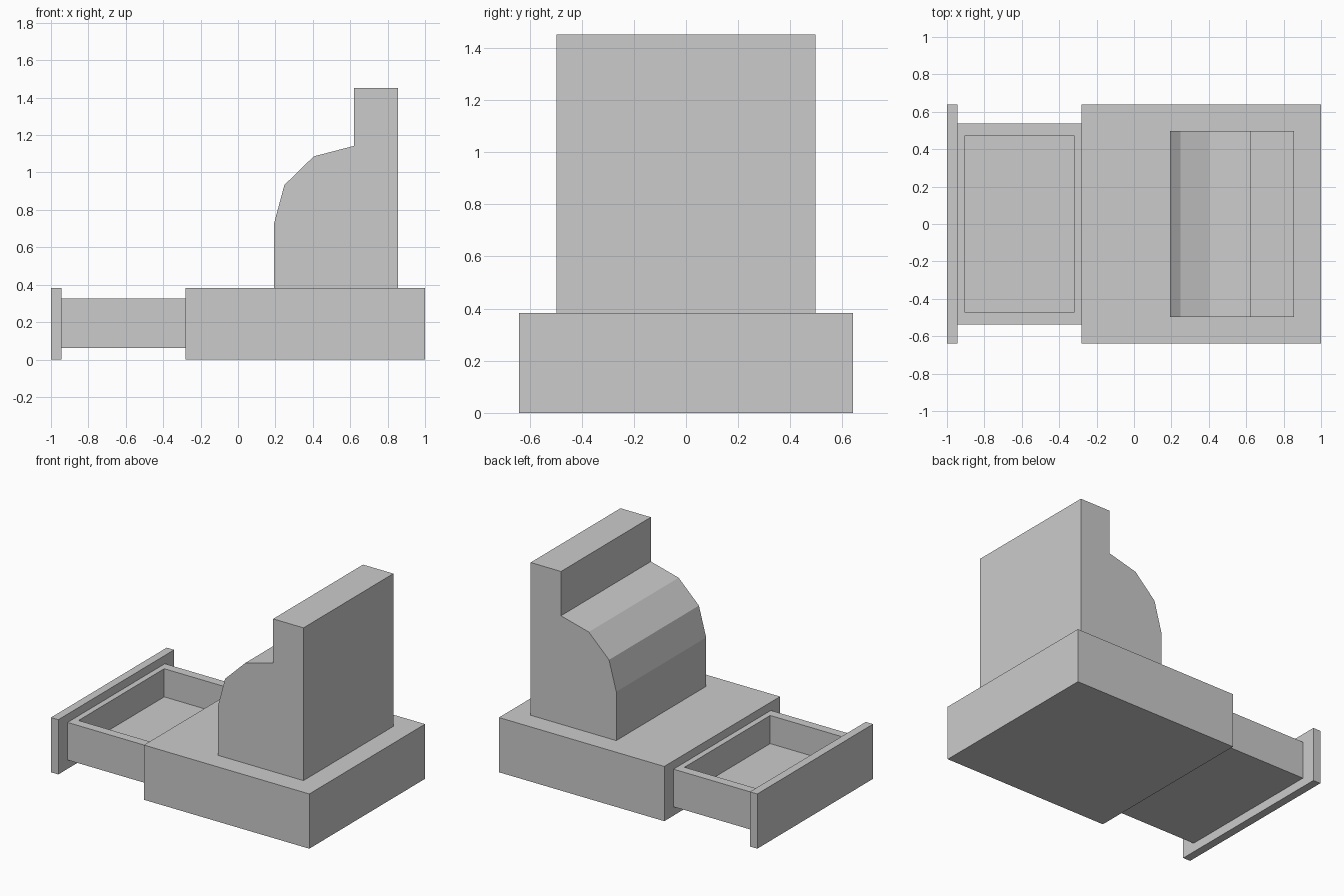
import bpy, bmesh

if "Cube" in bpy.data.objects:
    bpy.data.objects.remove(bpy.data.objects["Cube"])


def new_object(name, bm):
    bmesh.ops.recalc_face_normals(bm, faces=bm.faces)
    mesh = bpy.data.meshes.new(name)
    bm.to_mesh(mesh)
    bm.free()
    obj = bpy.data.objects.new(name, mesh)
    bpy.context.collection.objects.link(obj)
    return obj


def extrude_profile(name, points, half_width):
    """Extrude an x-z profile symmetrically along y."""
    bm = bmesh.new()
    face = bm.faces.new([bm.verts.new((x, -half_width, z)) for x, z in points])
    ext = bmesh.ops.extrude_face_region(bm, geom=[face])
    verts = [v for v in ext["geom"] if isinstance(v, bmesh.types.BMVert)]
    bmesh.ops.translate(bm, verts=verts, vec=(0, 2 * half_width, 0))
    return new_object(name, bm)


def box(name, x0, x1, half_width, z0, z1):
    return extrude_profile(name, [(x0, z0), (x1, z0), (x1, z1), (x0, z1)], half_width)


# Base cabinet and drawer front
box("base", -0.28, 1.0, 0.64, 0.0, 0.383)
box("drawer_front", -1.0, -0.943, 0.64, 0.0, 0.383)

# Open drawer: a box with its top inset and pushed down
drawer = box("drawer", -0.943, -0.28, 0.538, 0.062, 0.325)
bm = bmesh.new()
bm.from_mesh(drawer.data)
bm.faces.ensure_lookup_table()
top = max(bm.faces, key=lambda f: f.calc_center_median().z)
bmesh.ops.inset_region(bm, faces=[top], thickness=0.04)
for v in top.verts:
    v.co.y = 0.474 if v.co.y > 0 else -0.474
    v.co.x = -0.32 if v.co.x > -0.6 else -0.903
ext = bmesh.ops.extrude_discrete_faces(bm, faces=[top])
bmesh.ops.translate(bm, verts=ext["faces"][0].verts, vec=(0, 0, -0.197))
bm.to_mesh(drawer.data)
bm.free()

# Upper body with faceted front and tall back
extrude_profile("upper_body", [
    (0.192, 0.383), (0.855, 0.383), (0.855, 1.452), (0.62, 1.452),
    (0.62, 1.142), (0.405, 1.086), (0.248, 0.933), (0.192, 0.725),
], 0.497)
